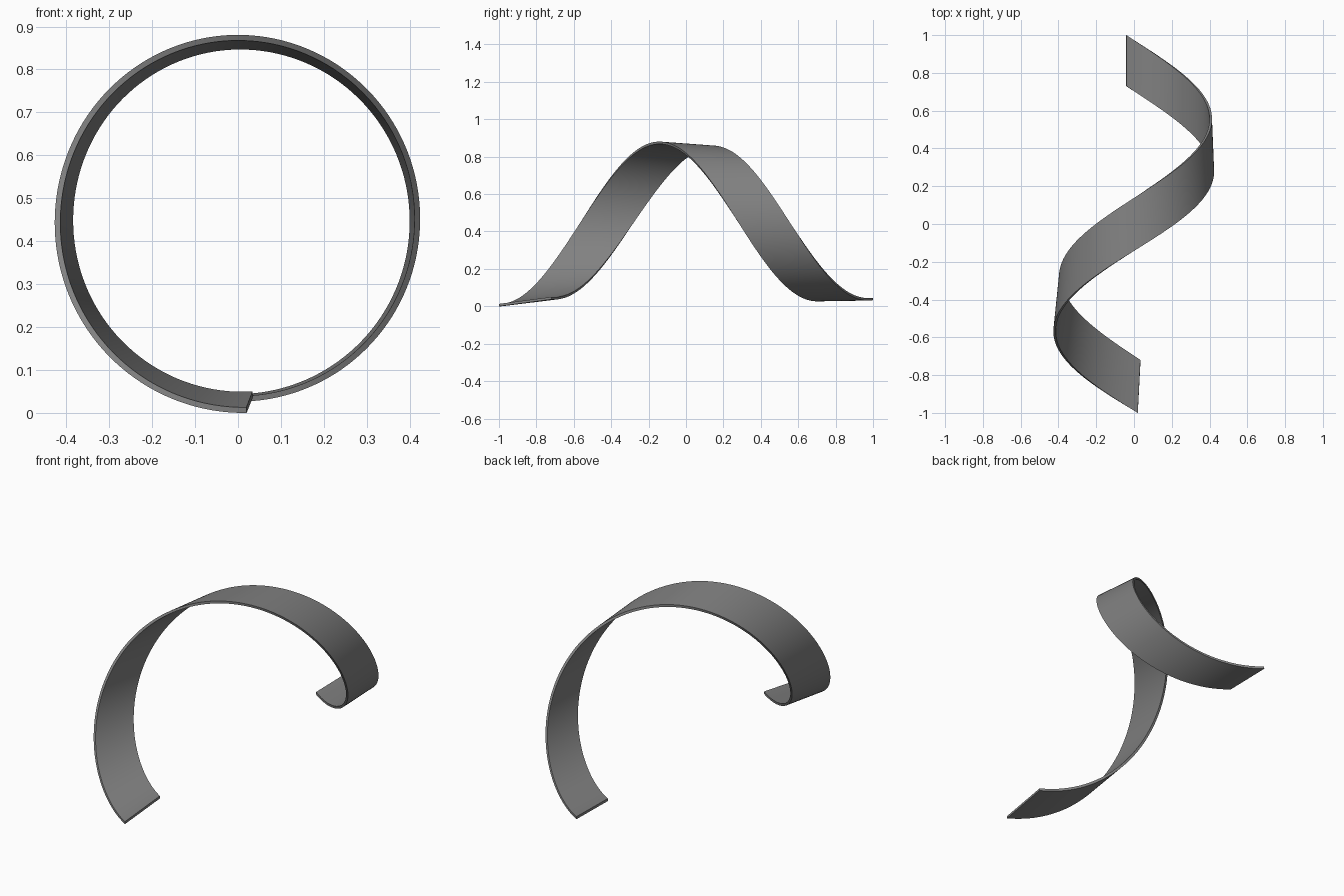
import bpy, bmesh
from math import sin, cos, tau

if "Cube" in bpy.data.objects:
    bpy.data.objects.remove(bpy.data.objects["Cube"])

STEPS = 144
CENTRE_Z = 0.45
THICK = 0.013
# outer radius of each edge at the start, quarter turns and end
FRONT_R = [0.448, 0.427, 0.433, 0.424, 0.421]
BACK_R = [0.412, 0.397, 0.412, 0.413, 0.417]


def smooth_sample(vals, t):
    """Catmull-Rom interpolation through evenly spaced values."""
    p = [2 * vals[0] - vals[1]] + vals + [2 * vals[-1] - vals[-2]]
    s = t * (len(vals) - 1)
    i = min(int(s), len(vals) - 2)
    u = s - i
    a, b, c, d = p[i:i + 4]
    return 0.5 * (2 * b + (c - a) * u + (2 * a - 5 * b + 4 * c - d) * u ** 2
                  + (3 * b - a - 3 * c + d) * u ** 3)


def point(radius, angle, y):
    return (-radius * sin(angle), y, CENTRE_Z - radius * cos(angle))


# helical ribbon: sweep a thin four-point section round the y axis
bm = bmesh.new()
rings = []
for k in range(STEPS + 1):
    t = k / STEPS
    fa = -0.045 + (tau + 0.145) * t
    ba = -0.085 + (tau + 0.185) * t
    fy, by = -1 + 1.73 * t, -0.72 + 1.72 * t
    fr, br = smooth_sample(FRONT_R, t), smooth_sample(BACK_R, t)
    section = [point(fr, fa, fy), point(br, ba, by),
               point(br - THICK, ba, by), point(fr - THICK, fa, fy)]
    rings.append([bm.verts.new(p) for p in section])

for a, b in zip(rings, rings[1:]):
    for j in range(4):
        n = (j + 1) % 4
        bm.faces.new((a[j], a[n], b[n], b[j]))
bm.faces.new(rings[0])
bm.faces.new(rings[-1])
bmesh.ops.recalc_face_normals(bm, faces=bm.faces)

mesh = bpy.data.meshes.new("spiral_ribbon")
bm.to_mesh(mesh)
bm.free()

ribbon = bpy.data.objects.new("spiral_ribbon", mesh)
bpy.context.collection.objects.link(ribbon)

# dark grey finish
grey = bpy.data.materials.new("dark_grey")
grey.diffuse_color = (0.22, 0.22, 0.22, 1)
grey.use_nodes = True
grey.node_tree.nodes["Principled BSDF"].inputs["Base Color"].default_value = grey.diffuse_color
mesh.materials.append(grey)

# rest the ribbon on the ground
low = min(v.co.z for v in mesh.vertices)
for v in mesh.vertices:
    v.co.z -= low

bpy.context.view_layer.objects.active = ribbon
ribbon.select_set(True)
bpy.ops.object.shade_smooth_by_angle()
